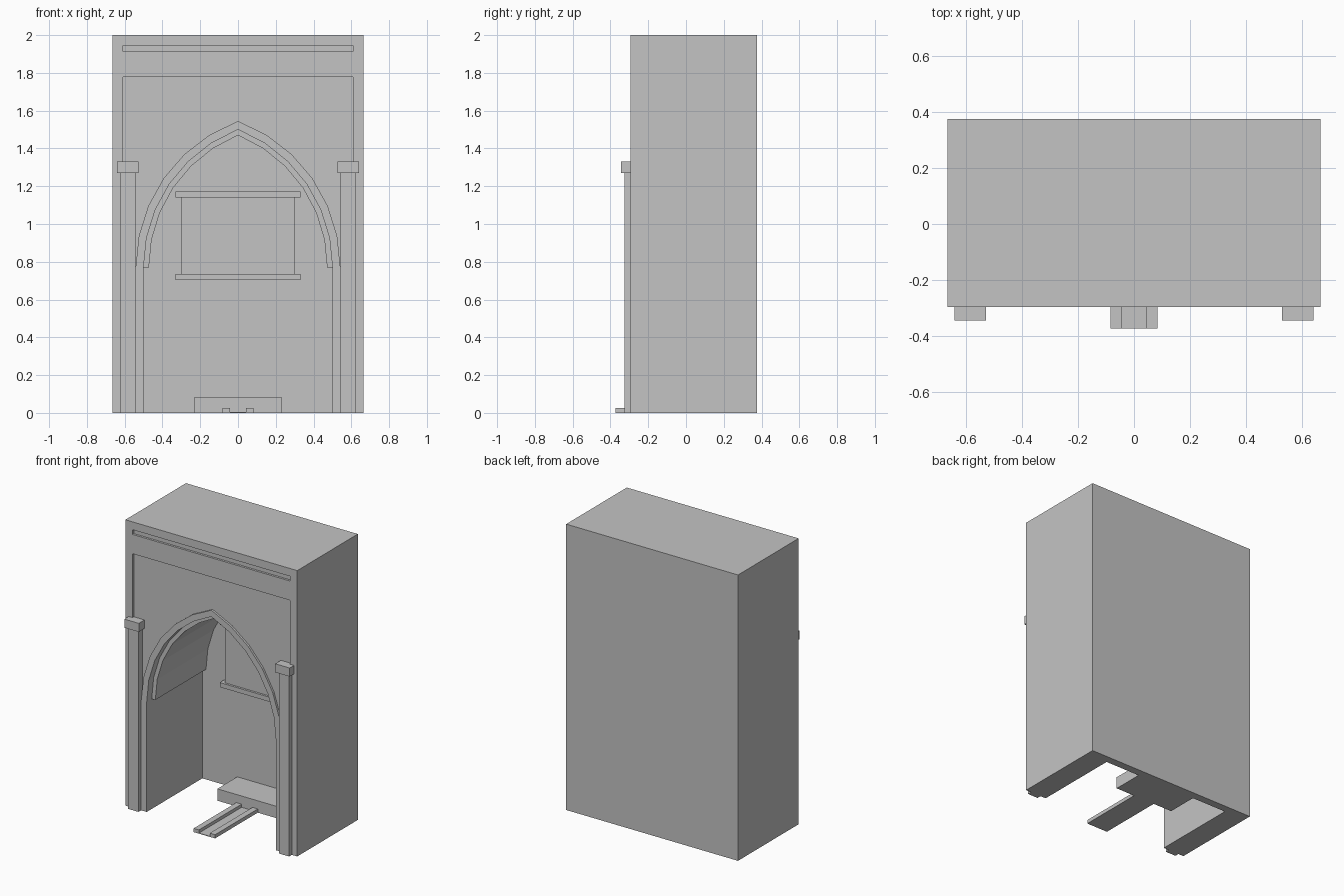
import bpy, bmesh, math

if "Cube" in bpy.data.objects:
    bpy.data.objects.remove(bpy.data.objects["Cube"])

stone = bpy.data.materials.new("light_grey_stone")
stone.diffuse_color = (0.55, 0.55, 0.55, 1)
stone.use_nodes = True
stone.node_tree.nodes["Principled BSDF"].inputs["Base Color"].default_value = stone.diffuse_color


def prism(name, pts, y0, y1):
    """Extrude an (x, z) outline from y0 to y1."""
    bm = bmesh.new()
    face = bm.faces.new([bm.verts.new((x, y0, z)) for x, z in pts])
    ext = bmesh.ops.extrude_face_region(bm, geom=[face])
    for v in ext["geom"]:
        if isinstance(v, bmesh.types.BMVert):
            v.co.y = y1
    bmesh.ops.recalc_face_normals(bm, faces=bm.faces)
    me = bpy.data.meshes.new(name)
    bm.to_mesh(me)
    bm.free()
    me.materials.append(stone)
    ob = bpy.data.objects.new(name, me)
    bpy.context.collection.objects.link(ob)
    return ob


def block(name, x0, x1, y0, y1, z0, z1):
    return prism(name, [(x0, z0), (x1, z0), (x1, z1), (x0, z1)], y0, y1)


def cut(target, cutter):
    mod = target.modifiers.new("cut", 'BOOLEAN')
    mod.operation = 'DIFFERENCE'
    mod.solver = 'EXACT'
    mod.object = cutter
    bpy.context.view_layer.objects.active = target
    bpy.ops.object.modifier_apply(modifier=mod.name)
    bpy.data.objects.remove(cutter)


SPRING, CX, R = 0.77, 0.283, 0.783


def arch(offset, n=6):
    """Pointed arch from left spring over the peak to right spring."""
    r = R + offset
    end = math.acos(CX / r)
    right = [(r * math.cos(end * i / n) - CX, SPRING + r * math.sin(end * i / n))
             for i in range(n + 1)]
    right[-1] = (0, right[-1][1])
    return [(-x, z) for x, z in right[:-1]] + right[::-1]


# Main block with arched niche
FRONT, BACK, WALL = -0.295, 0.375, 0.32
body = block("niche_body", -0.665, 0.665, FRONT, BACK, 0, 2)
cut(body, prism("niche_cutter", [(-0.5, -0.1)] + arch(0) + [(0.5, -0.1)], -0.6, WALL))

# Shallow recessed facade panel around the arch moulding, and slot above
panel = arch(0.042)
panel = [(-0.61, SPRING)] + panel + [(0.61, SPRING), (0.61, 1.777), (-0.61, 1.777)]
cut(body, prism("panel_cutter", panel, -0.4, FRONT + 0.015))
cut(body, block("slot_cutter", -0.61, 0.61, -0.4, FRONT + 0.015, 1.912, 1.945))

# Vault lining inside the arch
prism("vault_lining", arch(0.004) + arch(-0.028)[::-1], -0.24, WALL + 0.005)

# Pilasters and capitals
for s, side in ((-1, "left"), (1, "right")):
    xs = sorted((s * 0.543, s * 0.623))
    block(side + "_pilaster", *xs, -0.325, -0.27, 0, 1.28)
    xs = sorted((s * 0.528, s * 0.64))
    block(side + "_capital", *xs, -0.343, -0.27, 1.27, 1.33)
    # Rails running out of the niche
    xs = sorted((s * 0.042, s * 0.083))
    block(side + "_rail", *xs, -0.372, 0.13, 0, 0.026)

# Thin plate between the rails
block("rail_plate", -0.043, 0.043, -0.372, 0.13, 0, 0.004)

# Hearth step at the back wall
block("back_step", -0.23, 0.23, 0.10, WALL + 0.005, 0, 0.083)

# Wall tablet with ledges above and below
block("wall_tablet", -0.3, 0.3, 0.285, WALL + 0.005, 0.72, 1.15)
block("tablet_sill", -0.33, 0.33, 0.27, WALL + 0.005, 0.703, 0.735)
block("tablet_lintel", -0.33, 0.33, 0.27, WALL + 0.005, 1.14, 1.172)
